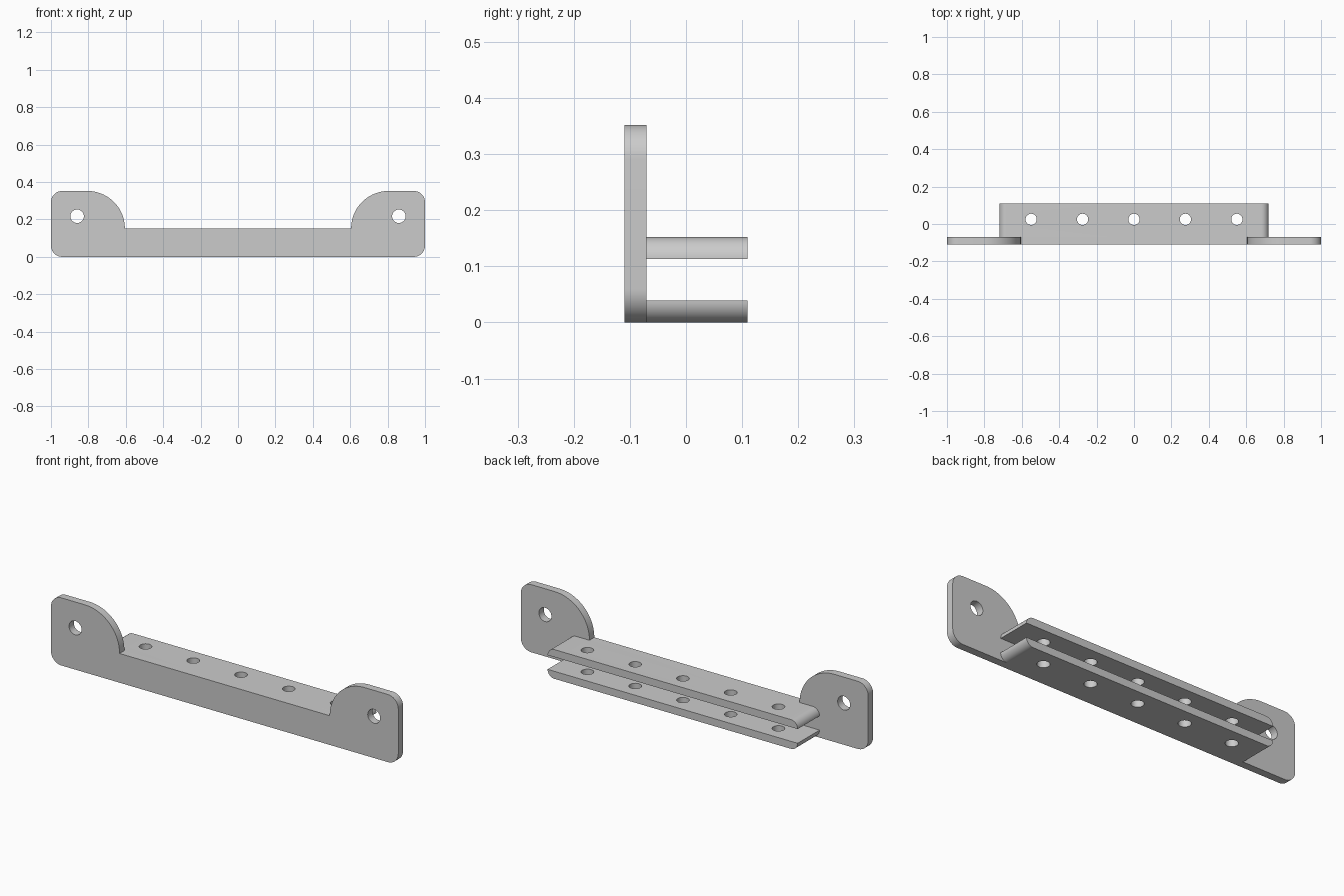
import bpy
import bmesh
from math import sin, cos, radians
from mathutils import Matrix, Vector

cube = bpy.data.objects.get("Cube")
if cube:
    bpy.data.objects.remove(cube, do_unlink=True)

GREY = (0.6, 0.6, 0.6, 1.0)
grey = bpy.data.materials.new("plain grey")
grey.use_nodes = True
grey.diffuse_color = GREY
grey.node_tree.nodes["Principled BSDF"].inputs["Base Color"].default_value = GREY

HEIGHT, RAIL_TOP = 0.352, 0.152
FRONT, PLATE_BACK, BACK = -0.11, -0.07, 0.11


def arc(cx, cz, r, start, end, steps):
    angles = [radians(start + (end - start) * i / steps) for i in range(steps + 1)]
    return [(cx + r * cos(a), cz + r * sin(a)) for a in angles]


def mirrored(half):
    """Close a right-hand outline with its mirror image."""
    return half + [(-x, z) for x, z in reversed(half)]


def new_object(name, bm):
    bmesh.ops.recalc_face_normals(bm, faces=bm.faces)
    mesh = bpy.data.meshes.new(name)
    bm.to_mesh(mesh)
    bm.free()
    obj = bpy.data.objects.new(name, mesh)
    bpy.context.collection.objects.link(obj)
    return obj


def drilled_prism(name, outline, y0, y1, holes, radius, axis):
    """Extrude an x-z outline along y, then drill round holes along an axis."""
    bm = bmesh.new()
    face = bm.faces.new([bm.verts.new((x, y0, z)) for x, z in outline])
    ext = bmesh.ops.extrude_face_region(bm, geom=[face])
    verts = [v for v in ext["geom"] if isinstance(v, bmesh.types.BMVert)]
    bmesh.ops.translate(bm, verts=verts, vec=(0, y1 - y0, 0))
    obj = new_object(name, bm)
    obj.data.materials.append(grey)

    bm = bmesh.new()
    turn = Vector((0, 0, 1)).rotation_difference(Vector(axis)).to_matrix().to_4x4()
    for centre in holes:
        bmesh.ops.create_cone(bm, cap_ends=True, segments=40, radius1=radius,
                              radius2=radius, depth=0.1,
                              matrix=Matrix.Translation(centre) @ turn)
    cutter = new_object(name + "_drill", bm)
    cutter.hide_render = True

    mod = obj.modifiers.new("holes", 'BOOLEAN')
    mod.operation = 'DIFFERENCE'
    mod.solver = 'EXACT'
    mod.object = cutter
    bpy.ops.object.select_all(action='DESELECT')
    obj.select_set(True)
    bpy.context.view_layer.objects.active = obj
    bpy.ops.object.modifier_apply(modifier=mod.name)
    bpy.data.objects.remove(cutter, do_unlink=True)
    bpy.ops.object.shade_smooth_by_angle(angle=radians(30))
    return obj


# Front plate with a raised, rounded ear and a screw hole at each end
corner = 0.06
plate_half = (arc(1 - corner, corner, corner, -90, 0, 12)
              + arc(1 - corner, HEIGHT - corner, corner, 0, 90, 12)
              + arc(0.805, RAIL_TOP, HEIGHT - RAIL_TOP, 90, 180, 28))
drilled_prism("front_plate", mirrored(plate_half), FRONT, PLATE_BACK,
              [(s * 0.86, -0.09, 0.217) for s in (-1, 1)], 0.036, (0, 1, 0))

# Two shelves behind the plate, ends rounded on their outer faces
shelf_x, thick = 0.72, 0.039
cx = shelf_x - thick
upper_half = [(shelf_x, RAIL_TOP - thick)] + arc(cx, RAIL_TOP - thick, thick, 0, 90, 12)[1:]
lower_half = arc(cx, thick, thick, -90, 0, 12)
for name, half, z in (("upper_shelf", upper_half, RAIL_TOP - thick / 2),
                      ("lower_shelf", lower_half, thick / 2)):
    holes = [(i * 0.275, 0.025, z) for i in range(-2, 3)]
    drilled_prism(name, mirrored(half), PLATE_BACK, BACK, holes, 0.03, (0, 0, 1))
